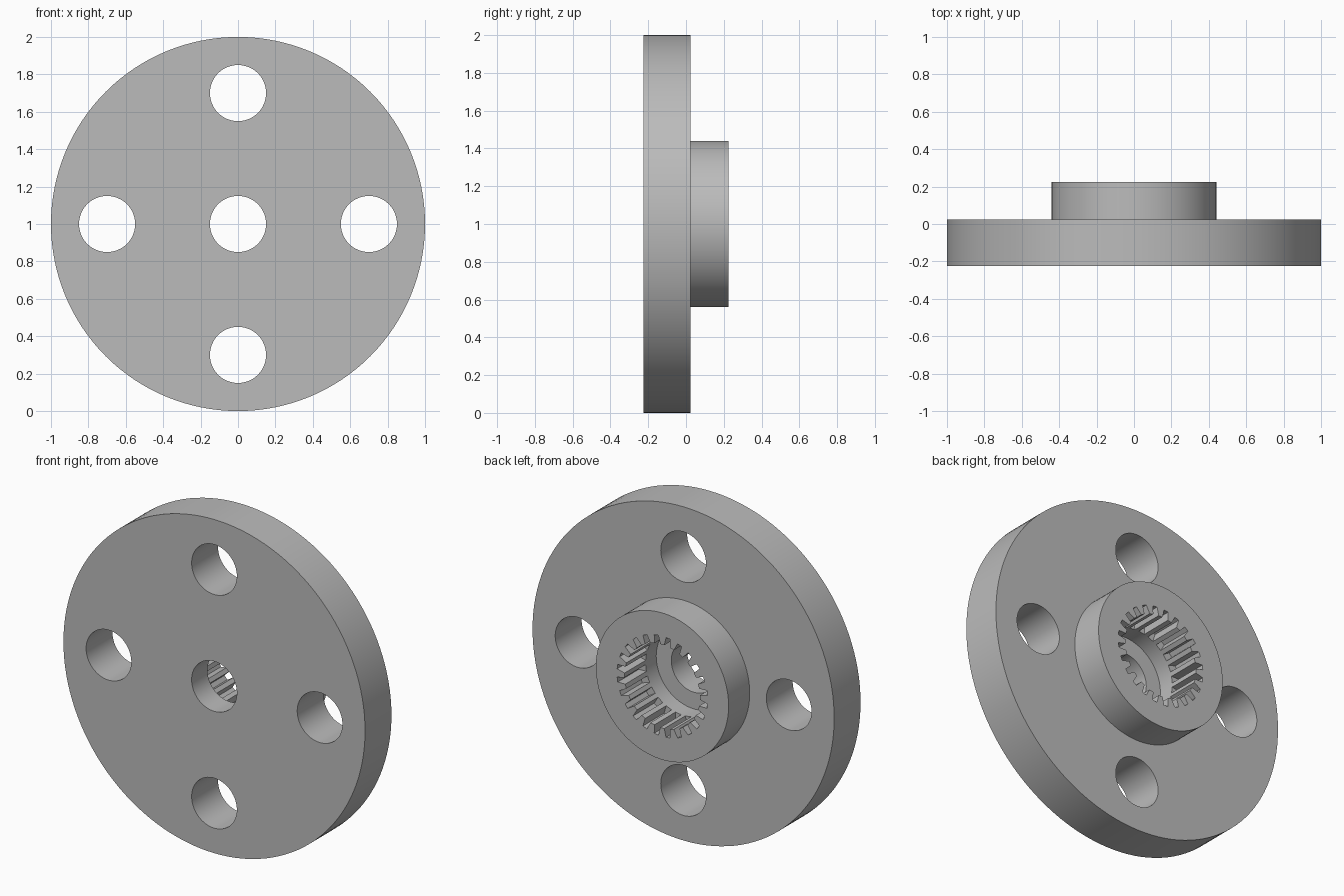
import bpy, bmesh, math
from mathutils import Matrix, Vector

cube = bpy.data.objects.get("Cube")
if cube:
    bpy.data.objects.remove(cube, do_unlink=True)

GREY = (0.5, 0.5, 0.5, 1.0)
metal = bpy.data.materials.new("plain grey metal")
metal.use_nodes = True
metal.diffuse_color = GREY
metal.node_tree.nodes["Principled BSDF"].inputs["Base Color"].default_value = GREY

FRONT, STEP, BACK = -0.225, 0.025, 0.225   # depths along y
FLOOR = -0.075                             # bottom of the recess
TEETH = 24


def add_object(name, bm):
    bmesh.ops.recalc_face_normals(bm, faces=bm.faces)
    mesh = bpy.data.meshes.new(name)
    bm.to_mesh(mesh)
    bm.free()
    obj = bpy.data.objects.new(name, mesh)
    mesh.materials.append(metal)
    bpy.context.collection.objects.link(obj)
    return obj


def cylinder(bm, radius, y0, y1, x=0.0, z=1.0, sides=64):
    place = Matrix.Translation((x, (y0 + y1) / 2, z)) @ Matrix.Rotation(math.pi / 2, 4, 'X')
    bmesh.ops.create_cone(bm, cap_ends=True, segments=sides, radius1=radius,
                          radius2=radius, depth=y1 - y0, matrix=place)


def smooth(obj):
    bpy.ops.object.select_all(action='DESELECT')
    obj.select_set(True)
    bpy.context.view_layer.objects.active = obj
    bpy.ops.object.shade_smooth_by_angle(angle=math.radians(25))


# Flange disc
bm = bmesh.new()
cylinder(bm, 1.0, FRONT, STEP, sides=128)
flange = add_object("flange_disc", bm)

# Cutters: four bolt holes, centre hole, round recess
bm = bmesh.new()
for x, z in ((0, 0), (0.7, 0), (-0.7, 0), (0, 0.7), (0, -0.7)):
    cylinder(bm, 0.15, FRONT - 0.1, STEP + 0.1, x, 1 + z)
holes = add_object("hole_cutter", bm)
bm = bmesh.new()
cylinder(bm, 0.25, FLOOR, STEP + 0.1, sides=96)
recess = add_object("recess_cutter", bm)

for cutter in (holes, recess):
    mod = flange.modifiers.new(cutter.name, 'BOOLEAN')
    mod.operation = 'DIFFERENCE'
    mod.solver = 'EXACT'
    mod.object = cutter
    bpy.context.view_layer.objects.active = flange
    flange.select_set(True)
    bpy.ops.object.modifier_apply(modifier=mod.name)
for cutter in (holes, recess):
    bpy.data.objects.remove(cutter, do_unlink=True)
smooth(flange)

# Splined hub: round outside, toothed inside
inner, outer = [], []
pitch = math.tau / TEETH
for i in range(TEETH):
    # each tooth: narrow tip, wide root, then the groove
    for offset, radius in ((-0.32, 0.30), (-0.2, 0.25), (0.2, 0.25), (0.32, 0.30)):
        angle = (i + offset) * pitch
        inner.append((radius, angle))
        outer.append((0.44, (i + round(offset * 2.5) * 0.25
                             + math.copysign(0.125, offset) * (1 if abs(offset) < 0.25 else 0.5)) * pitch))
# even outer spacing, aligned with the tooth profile
count = len(inner)
outer = [(0.44, (k - 1.5) * math.tau / count) for k in range(count)]


def ring(bm, profile, y):
    return [bm.verts.new(Vector((r * math.cos(a), y, 1 + r * math.sin(a)))) for r, a in profile]


bm = bmesh.new()
out0, out1 = ring(bm, outer, STEP), ring(bm, outer, BACK)
in0, in1 = ring(bm, inner, STEP), ring(bm, inner, BACK)
for k in range(count):
    n = (k + 1) % count
    for a, b in ((out0, out1), (out1, in1), (in1, in0), (in0, out0)):
        bm.faces.new((a[k], a[n], b[n], b[k]))
hub = add_object("splined_hub", bm)
smooth(hub)
